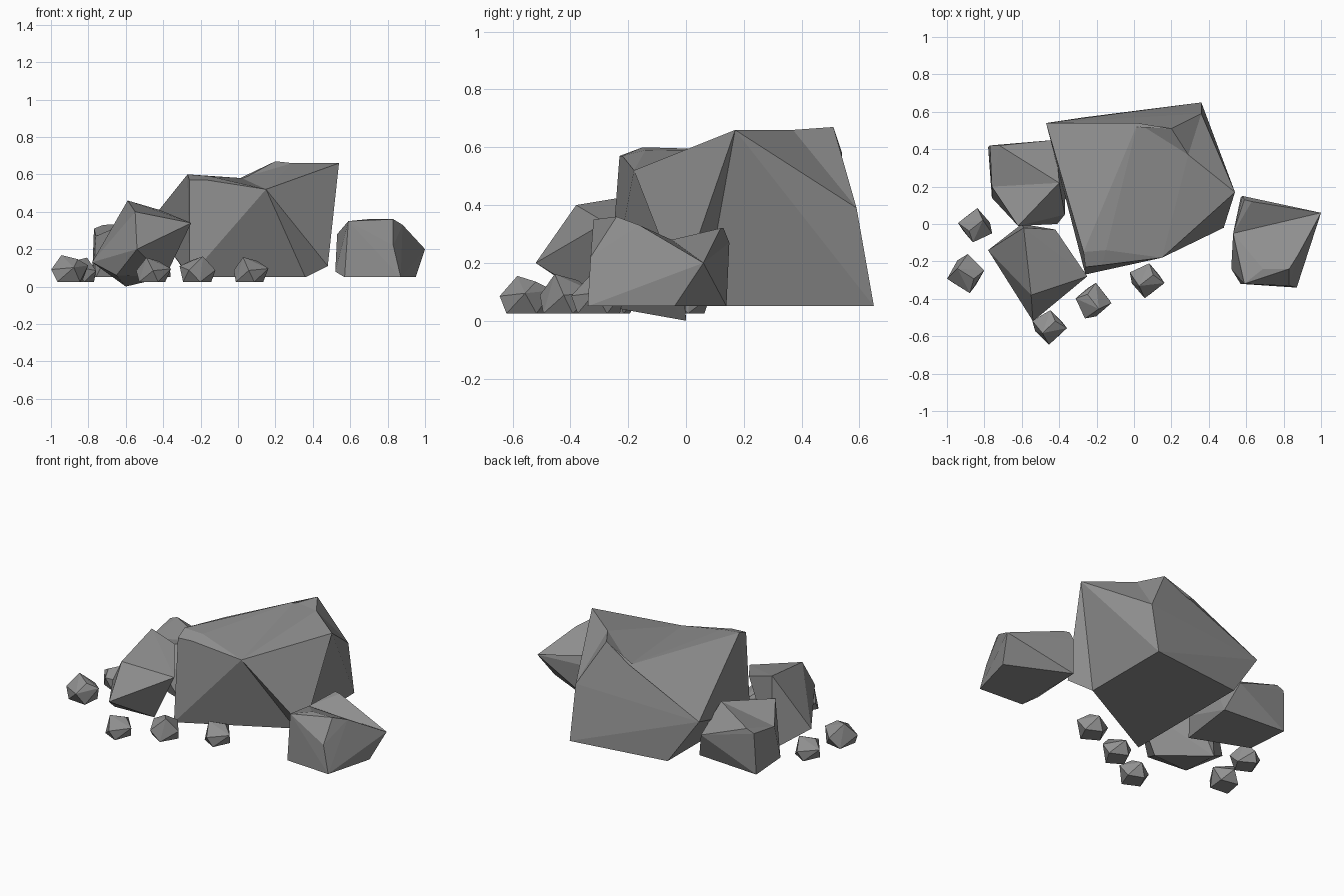
import bpy
import bmesh
from math import radians
from mathutils import Matrix, Vector

UNIT = 0.01  # corner positions are given in hundredths

old_cube = bpy.data.objects.get("Cube")
if old_cube:
    bpy.data.objects.remove(old_cube, do_unlink=True)

# One stone grey for everything
stone = bpy.data.materials.new("stone_grey")
stone.use_nodes = True
grey = (0.28, 0.28, 0.28, 1)
stone.diffuse_color = grey
shader = next(n for n in stone.node_tree.nodes if n.type == "BSDF_PRINCIPLED")
shader.inputs["Base Color"].default_value = grey
shader.inputs["Roughness"].default_value = 0.9


def chisel(bm, verts, facets):
    """Swap the faces over a region for hollow facets, then close any gaps."""
    region = {verts[i] for facet in facets for i in facet}
    covered = [face for face in bm.faces if region.issuperset(face.verts)]
    bmesh.ops.delete(bm, geom=covered, context="FACES_ONLY")
    for facet in facets:
        bm.faces.new([verts[i] for i in facet])
    wires = [edge for edge in bm.edges if not edge.link_faces]
    bmesh.ops.delete(bm, geom=wires, context="EDGES")
    gaps = [edge for edge in bm.edges if edge.is_boundary]
    if gaps:
        bmesh.ops.holes_fill(bm, edges=gaps, sides=0)


def make_rock(name, corners, facets=(), placement=Matrix.Identity(4)):
    """Wrap a faceted stone around its corner points and chisel its hollows."""
    bm = bmesh.new()
    verts = [bm.verts.new(placement @ (Vector(corner) * UNIT)) for corner in corners]
    bmesh.ops.convex_hull(bm, input=verts)
    if facets:
        chisel(bm, verts, facets)
    loose = [vert for vert in bm.verts if not vert.link_faces]
    bmesh.ops.delete(bm, geom=loose, context="VERTS")
    bmesh.ops.dissolve_limit(bm, angle_limit=radians(2), verts=bm.verts[:], edges=bm.edges[:])
    bmesh.ops.recalc_face_normals(bm, faces=bm.faces[:])
    mesh = bpy.data.meshes.new(name)
    bm.to_mesh(mesh)
    bm.free()
    mesh.materials.append(stone)
    rock = bpy.data.objects.new(name, mesh)
    bpy.context.scene.collection.objects.link(rock)
    return rock


# Large boulder: foot, waist, then crown; hollow across the top and low in front
make_rock("large_boulder", [
    (-26, -27, 5), (36, 6, 5), (36, 65, 5), (-27, 57, 6),
    (48, -2, 11), (36, 59, 39), (-47, 54, 35),
    (-27, -15, 60), (-15, -14, 59), (-26, -23, 57), (-17, -22, 57),
    (15, -18, 52), (54, 17, 66), (20, 51, 67), (2, 54, 58), (29, 37, 66),
], [
    # crown
    (6, 14, 7), (7, 14, 8), (8, 14, 11), (8, 11, 10), (7, 8, 10, 9),
    (14, 13, 15), (14, 15, 11), (15, 12, 11), (13, 5, 15), (15, 5, 12),
    # front, right side, underside and back
    (0, 9, 7), (0, 10, 9), (0, 11, 10), (0, 1, 11), (11, 1, 4), (11, 4, 12),
    (12, 4, 1), (12, 1, 2), (12, 2, 5), (0, 2, 1), (6, 13, 14), (6, 5, 13),
])

# Medium rock standing apart on the left, with a dip behind its front ridge
make_rock("left_rock", [
    (87, -34, 5), (95, -4, 5), (57, 14, 5), (57, -32, 5), (52, -24, 8),
    (59, -32, 35), (69, -24, 36), (83, -24, 36), (88, -16, 33),
    (100, 6, 20), (53, -5, 28), (58, 15, 27), (59, 13, 32), (63, 12, 32),
    (83, -33, 22),
], [
    (5, 10, 6), (6, 10, 8), (6, 8, 7), (10, 9, 8), (10, 13, 9),
    (10, 12, 13), (10, 11, 12), (11, 13, 12), (11, 9, 13),
])

# Medium rock leaning on the boulder in front
make_rock("front_rock", [
    (-60, 0, 0), (-65, -31, 6), (-39, -28, 5), (-78, -14, 13),
    (-54, -52, 20), (-40, -38, 23), (-25, -28, 34),
    (-55, -38, 40), (-59, -2, 46), (-42, -3, 41),
])

# Medium rock tucked in behind, dished between its back and front rims
make_rock("back_rock", [
    (-41, 0, 5), (-36, 38, 5), (-78, 41, 5), (-76, 14, 5),
    (-62, -1, 33), (-37, 5, 16), (-42, 45, 22),
    (-77, 42, 31), (-72, 42, 33), (-76, 20, 27), (-40, 22, 34),
], [(9, 10, 4), (7, 8, 9), (8, 10, 9)])

# Small pebbles share one shape, turned and scaled
PEBBLE = [
    (-6, -5, 0), (5, -6, 0), (6, 4, 0), (-4, 6, 0),
    (-9, -3, 6), (2, -10, 7), (9, 1, 8), (1, 9, 6),
    (-4, 2, 13), (4, -3, 11),
]
PEBBLE_SPOTS = [
    ("pebble_near_left", (0.06, -0.30), 70, 1.02),
    ("pebble_near_middle", (-0.22, -0.42), 160, 1.05),
    ("pebble_near_right", (-0.46, -0.55), 75, 1.0),
    ("pebble_far_right", (-0.90, -0.26), 0, 1.1),
    ("pebble_back_right", (-0.84, -0.01), 250, 1.0),
]
for name, (x, y), turn, size in PEBBLE_SPOTS:
    placement = (Matrix.Translation((x, y, 0.025))
                 @ Matrix.Rotation(radians(turn), 4, "Z")
                 @ Matrix.Scale(size, 4))
    make_rock(name, PEBBLE, placement=placement)
